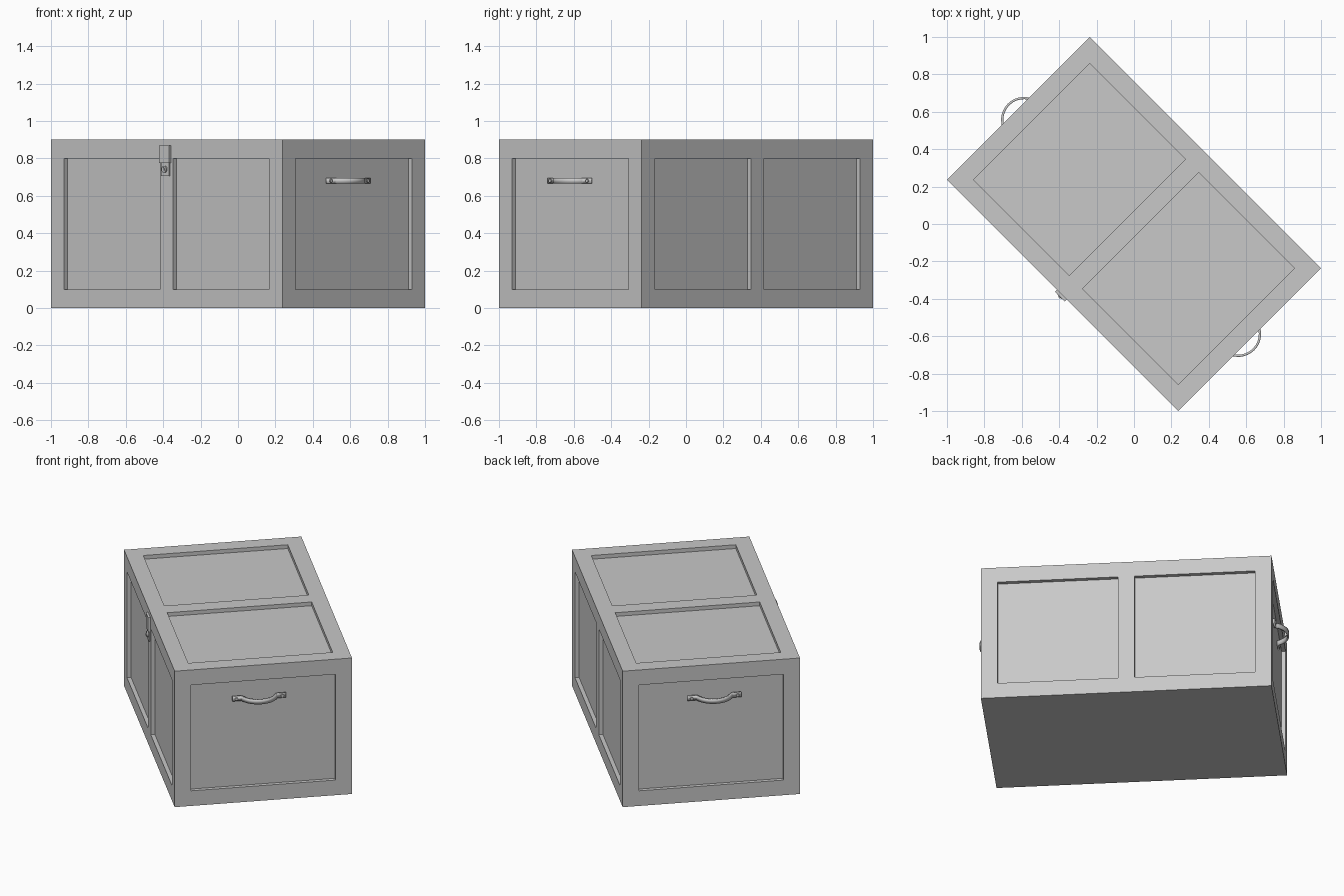
import bpy, bmesh, math
from mathutils import Vector, Matrix

if "Cube" in bpy.data.objects:
    bpy.data.objects.remove(bpy.data.objects["Cube"], do_unlink=True)

LENGTH, WIDTH, HEIGHT = 1.75, 1.08, 0.9
RIM, DEPTH = 0.1, 0.025
HX, HY = LENGTH / 2, WIDTH / 2
TURN = math.radians(-45)          # the chest stands diagonally

grey = bpy.data.materials.new("plain grey")
grey.use_nodes = True
colour = (0.58, 0.58, 0.58, 1)
grey.diffuse_color = colour
grey.node_tree.nodes["Principled BSDF"].inputs["Base Color"].default_value = colour


def finish(name, bm):
    bmesh.ops.recalc_face_normals(bm, faces=bm.faces)
    mesh = bpy.data.meshes.new(name)
    bm.to_mesh(mesh)
    bm.free()
    mesh.materials.append(grey)
    obj = bpy.data.objects.new(name, mesh)
    obj.rotation_euler.z = TURN
    bpy.context.collection.objects.link(obj)
    return obj


def add_box(bm, low, high):
    low, high = Vector(low), Vector(high)
    place = Matrix.Translation((low + high) / 2) @ Matrix.Diagonal((high - low).to_4d())
    bmesh.ops.create_cube(bm, size=1, matrix=place)


def add_disc(bm, centre, axis, radius, depth):
    turn = Vector(axis).to_track_quat('Z', 'Y').to_matrix().to_4x4()
    bmesh.ops.create_cone(bm, cap_ends=True, segments=16, radius1=radius, radius2=radius,
                          depth=depth, matrix=Matrix.Translation(centre) @ turn)


def smooth(obj):
    bpy.ops.object.select_all(action='DESELECT')
    obj.select_set(True)
    bpy.context.view_layer.objects.active = obj
    bpy.ops.object.shade_smooth_by_angle(angle=math.radians(35))


# Chest body: slice along the frame lines, then sink the panels
bm = bmesh.new()
add_box(bm, (-HX, -HY, 0), (HX, HY, HEIGHT))
cuts = [('X', s * d) for s in (-1, 1) for d in (RIM / 2, HX - RIM)]
cuts += [('Y', s * (HY - RIM)) for s in (-1, 1)]
cuts += [('Z', RIM), ('Z', HEIGHT - RIM)]
for axis, at in cuts:
    normal = Vector([float(axis == a) for a in "XYZ"])
    bmesh.ops.bisect_plane(bm, geom=bm.verts[:] + bm.edges[:] + bm.faces[:],
                           plane_co=normal * at, plane_no=normal)


def is_panel(face):
    c, n = face.calc_center_median(), face.normal
    in_x = RIM / 2 < abs(c.x) < HX - RIM
    in_y = abs(c.y) < HY - RIM
    in_z = RIM < c.z < HEIGHT - RIM
    if abs(n.z) > 0.5:
        return n.z > 0 and in_x and in_y
    return in_z and (in_x if abs(n.y) > 0.5 else in_y)


bm.normal_update()
for face in [f for f in bm.faces if is_panel(f)]:
    bmesh.ops.inset_individual(bm, faces=[face], thickness=0, depth=-DEPTH)
finish("chest_body", bm)

# Carrying handles: bent straps with riveted feet, one on each end
GRIP_Y, GRIP_Z, STRAP = -0.022, 0.68, 0.03
ARC_X, ARC_R, FOOT_X = 0.81, 0.116, HX - DEPTH + 0.006
half = math.acos((FOOT_X - ARC_X) / ARC_R)
for name, side in (("left_handle", 1), ("right_handle", -1)):
    path = [(FOOT_X, -0.163)]
    for i in range(21):
        a = -half + 2 * half * i / 20
        path.append((ARC_X + ARC_R * math.cos(a), ARC_R * math.sin(a)))
    path.append((FOOT_X, 0.163))
    bm = bmesh.new()
    rows = [[bm.verts.new((side * x, y + GRIP_Y, GRIP_Z + dz)) for x, y in path]
            for dz in (-STRAP / 2, STRAP / 2)]
    for i in range(len(path) - 1):
        bm.faces.new((rows[0][i], rows[0][i + 1], rows[1][i + 1], rows[1][i]))
    strap = finish(name, bm)
    solid = strap.modifiers.new("thickness", 'SOLIDIFY')
    solid.thickness, solid.offset = 0.012, 0
    smooth(strap)

    bm = bmesh.new()
    for y in (-0.14, 0.14):
        add_disc(bm, (side * (FOOT_X + 0.008), y + GRIP_Y, GRIP_Z), (1, 0, 0), 0.009, 0.01)
    smooth(finish(name + "_rivets", bm))

# Latch on the front divider: hasp, catch plate and turning knob
LATCH_X = -0.005
bm = bmesh.new()
add_box(bm, (LATCH_X - 0.037, -HY - 0.014, 0.775), (LATCH_X + 0.037, -HY, 0.87))
finish("latch_hasp", bm)

bm = bmesh.new()
add_box(bm, (LATCH_X - 0.03, -HY - 0.008, 0.705), (LATCH_X + 0.03, -HY, 0.775))
finish("latch_catch", bm)

bm = bmesh.new()
add_disc(bm, (LATCH_X, -HY - 0.01, 0.742), (0, 1, 0), 0.018, 0.014)
add_disc(bm, (LATCH_X, -HY - 0.014, 0.742), (0, 1, 0), 0.008, 0.016)
smooth(finish("latch_knob", bm))
